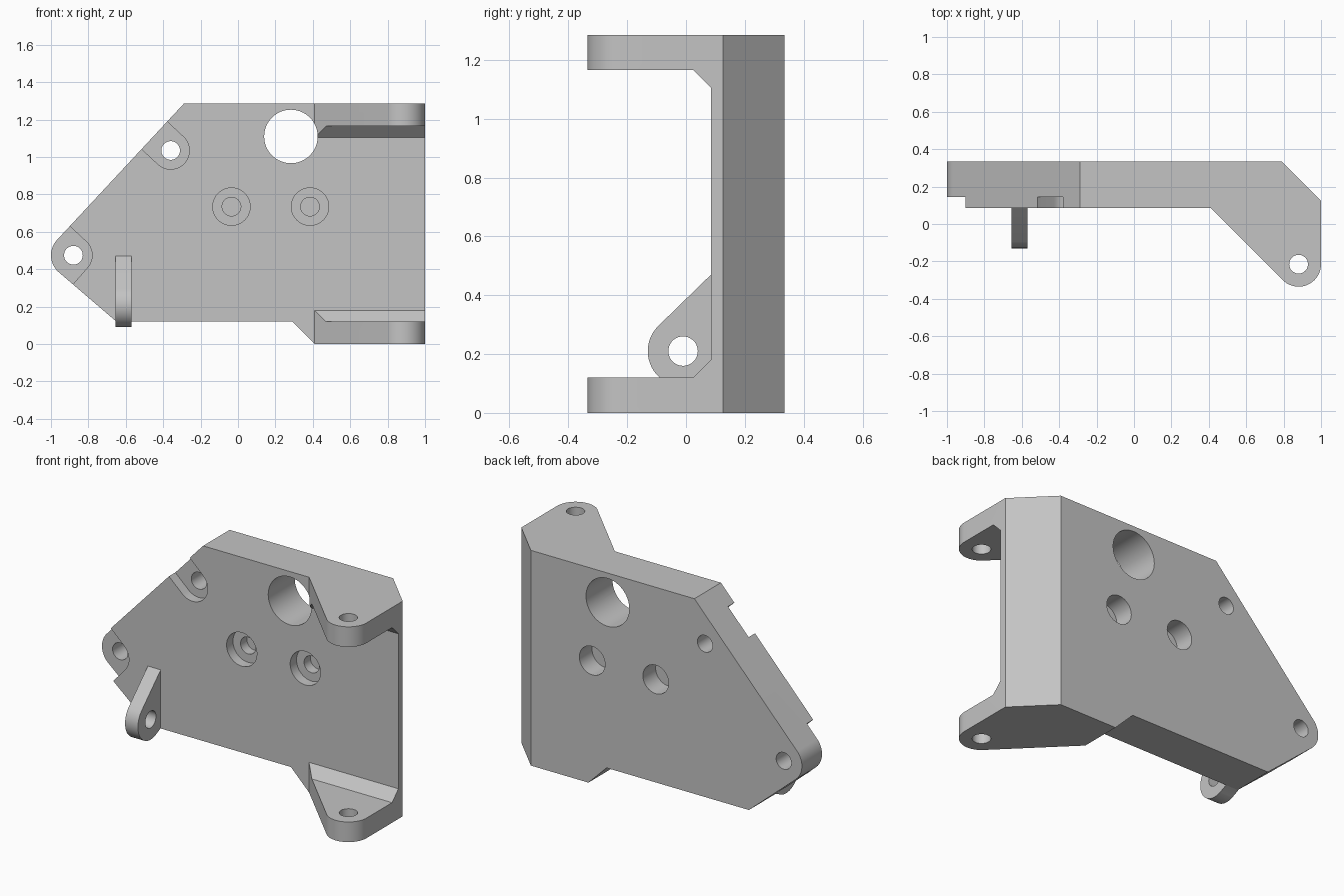
import bpy, bmesh
from math import radians, cos, sin, pi
from mathutils import Vector

cube = bpy.data.objects.get("Cube")
if cube:
    bpy.data.objects.remove(cube, do_unlink=True)

grey = bpy.data.materials.new("plain grey")
grey.use_nodes = True
colour = (0.55, 0.55, 0.55, 1)
grey.diffuse_color = colour
grey.node_tree.nodes["Principled BSDF"].inputs["Base Color"].default_value = colour

# Maps a 2D profile point (u, v) and an extrusion depth d to a 3D point
PLACE = {
    "x": lambda u, v, d: (d, u, v),
    "y": lambda u, v, d: (u, d, v),
    "z": lambda u, v, d: (u, v, d),
}


def arc(centre, radius, start, end, steps=24):
    return [(centre[0] + radius * cos(a), centre[1] + radius * sin(a))
            for a in (radians(start + (end - start) * i / steps)
                      for i in range(steps + 1))]


def circle(centre, radius):
    return arc(centre, radius, 0, 360, 64)[:-1]


def slot(centre, radius, angle, length=0.3):
    """Half-round slot, open towards the given angle."""
    pts = arc(centre, radius, angle + 90, angle + 270)
    step = Vector((cos(radians(angle)), sin(radians(angle)))) * length
    return pts + [tuple(Vector(pts[-1]) + step), tuple(Vector(pts[0]) + step)]


def prism(name, profile, axis, start, end):
    bm = bmesh.new()
    face = bm.faces.new([bm.verts.new(PLACE[axis](u, v, start)) for u, v in profile])
    moved = bmesh.ops.extrude_face_region(bm, geom=[face])["geom"]
    shift = Vector(PLACE[axis](0, 0, end - start))
    bmesh.ops.translate(bm, vec=shift, verts=[g for g in moved if isinstance(g, bmesh.types.BMVert)])
    bmesh.ops.recalc_face_normals(bm, faces=bm.faces)
    mesh = bpy.data.meshes.new(name)
    bm.to_mesh(mesh)
    bm.free()
    mesh.materials.append(grey)
    obj = bpy.data.objects.new(name, mesh)
    bpy.context.collection.objects.link(obj)
    return obj


def combine(obj, tool, operation="DIFFERENCE"):
    mod = obj.modifiers.new("cut", "BOOLEAN")
    mod.operation, mod.solver, mod.object = operation, "EXACT", tool
    bpy.context.view_layer.objects.active = obj
    bpy.ops.object.modifier_apply(modifier=mod.name)
    bpy.data.objects.remove(tool, do_unlink=True)


def cut(obj, profile, axis, start, end):
    combine(obj, prism("cutter", profile, axis, start, end))


front, back, height = 0.085, 0.335, 1.285
corner_hole, edge_hole, ear_hole = (-0.88, 0.475), (-0.36, 1.035), (0.88, -0.215)
upper_dir, lower_dir = 137, 229

# Body: plan outline with chamfered back corner and rounded ears
plan = [(-1.1, front), (0.41, front)] + arc(ear_hole, 0.12, 225, 360) + [
    (1, 0.125), (0.79, back), (-1.1, back)]
body = prism("bracket_body", plan, "z", -0.1, 1.4)

# Trim the body to its front outline
outline = [(-0.29, height), (1.1, height), (1.1, 0), (0.41, 0), (0.29, 0.12),
           (-0.65, 0.12)] + arc(corner_hole, 0.12, lower_dir, upper_dir)
combine(body, prism("outline", outline, "y", -0.6, 0.6), "INTERSECT")

# Gap between the two ears, with sloping inner corners
gap = [(-0.6, 0.12), (0.025, 0.12), (front, 0.18), (front, 1.105), (0.025, 1.165), (-0.6, 1.165)]
cut(body, gap, "x", 0.3, 1.2)

# Ear pin holes and through holes
cut(body, circle(ear_hole, 0.05), "z", -0.2, 1.5)
cut(body, circle((0.283, 1.11), 0.143), "y", -0.7, 0.7)
for centre in (corner_hole, edge_hole):
    cut(body, circle(centre, 0.05), "y", -0.7, 0.7)

# Shallow open recesses around the edge holes
for centre, angle in ((corner_hole, upper_dir), (corner_hole, lower_dir), (edge_hole, upper_dir)):
    cut(body, slot(centre, 0.1, angle), "y", 0, 0.145)

# Stepped blind holes, bored from both sides
for x in (-0.035, 0.385):
    centre = (x, 0.735)
    cut(body, circle(centre, 0.1), "y", 0, 0.145)
    cut(body, circle(centre, 0.05), "y", 0.1, 0.205)
    cut(body, circle(centre, 0.085), "y", 0.215, 0.5)

# Small pivot lug on the front
pivot = (-0.01, 0.21)
lug_side = [(0.12, 0.47), (front, 0.47)] + arc(pivot, 0.12, 135, 293) + [(front, 0.122), (0.12, 0.13)]
lug = prism("pivot_lug", lug_side, "x", -0.655, -0.57)
cut(lug, circle(pivot, 0.05), "x", -0.8, -0.4)

for obj in (body, lug):
    bpy.ops.object.select_all(action="DESELECT")
    obj.select_set(True)
    bpy.context.view_layer.objects.active = obj
    bpy.ops.object.shade_smooth_by_angle(angle=radians(25))
